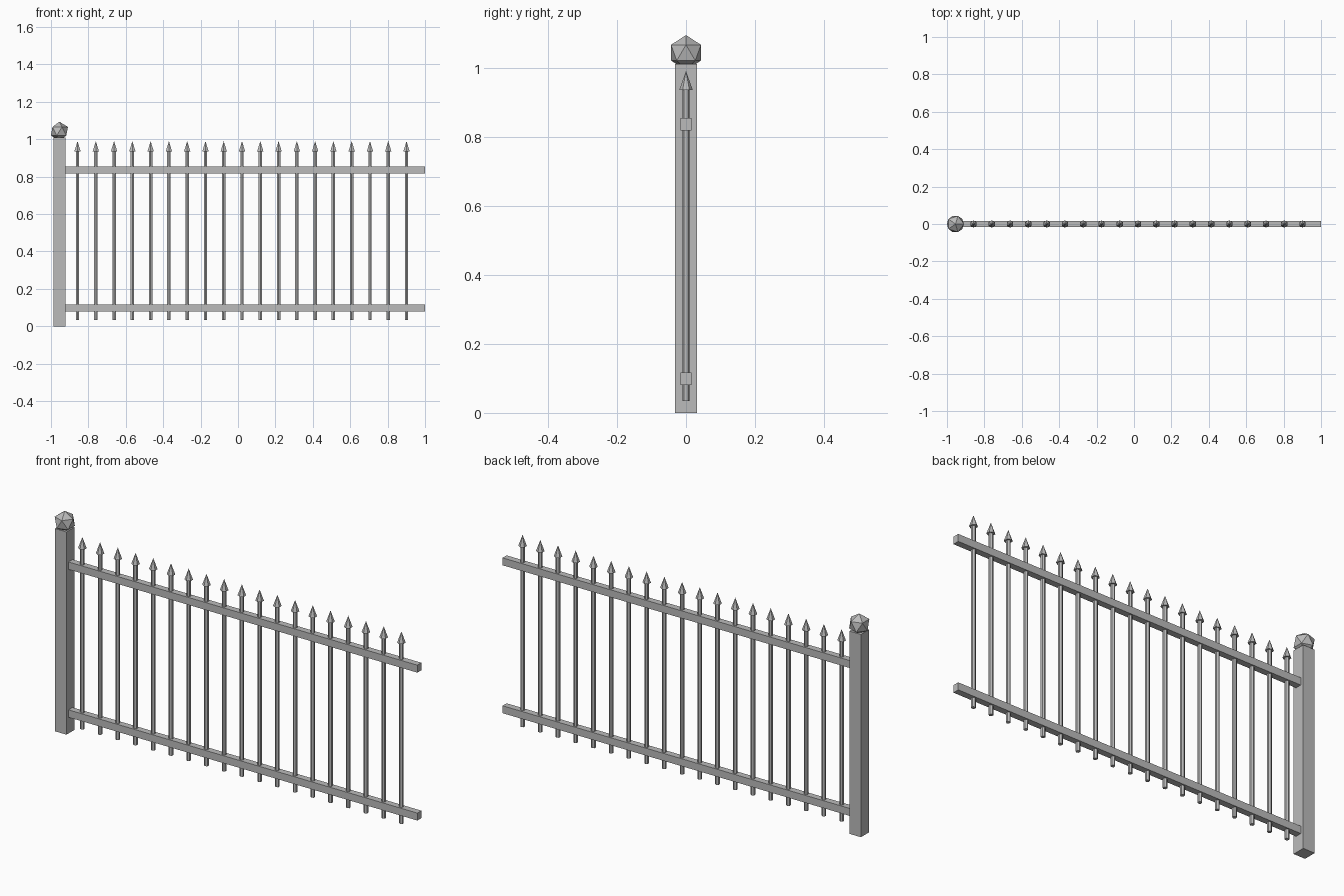
import bpy
import math

# Remove the default cube
if "Cube" in bpy.data.objects:
    bpy.data.objects.remove(bpy.data.objects["Cube"], do_unlink=True)

# Single painted metal colour
metal = bpy.data.materials.new("grey_metal")
metal.use_nodes = True
GREY = (0.5, 0.5, 0.5, 1.0)
metal.diffuse_color = GREY
metal.node_tree.nodes["Principled BSDF"].inputs["Base Color"].default_value = GREY


def finish(name):
    ob = bpy.context.object
    ob.name = name
    ob.data.materials.append(metal)
    return ob


def box(name, x0, x1, half_depth, z0, z1):
    bpy.ops.mesh.primitive_cube_add(size=1, location=((x0 + x1) / 2, 0, (z0 + z1) / 2))
    ob = finish(name)
    ob.scale = (x1 - x0, half_depth * 2, z1 - z0)
    return ob


def prism(name, sides, r_bottom, r_top, x, z0, z1):
    bpy.ops.mesh.primitive_cone_add(vertices=sides, radius1=r_bottom, radius2=r_top,
                                    depth=z1 - z0, location=(x, 0, (z0 + z1) / 2))
    return finish(name)


# Square post with a faceted ball finial
POST_X, POST_HALF = -0.955, 0.032
box("post", POST_X - POST_HALF, POST_X + POST_HALF, POST_HALF, 0, 1.01)
bpy.ops.mesh.primitive_ico_sphere_add(subdivisions=1, radius=0.051, location=(POST_X, 0, 1.043))
finish("post_finial")

# Horizontal rails
for name, z in (("lower_rail", 0.099), ("upper_rail", 0.836)):
    box(name, POST_X + POST_HALF, 1.0, 0.016, z - 0.0185, z + 0.0185)

# Evenly spaced pickets with pointed heads
COUNT, FIRST, LAST = 19, -0.858, 0.901
for i in range(COUNT):
    x = FIRST + (LAST - FIRST) * i / (COUNT - 1)
    prism(f"picket_{i + 1}", 6, 0.0105, 0.0105, x, 0.035, 0.937)
    prism(f"picket_head_{i + 1}", 6, 0.0195, 0, x, 0.935, 0.99)
